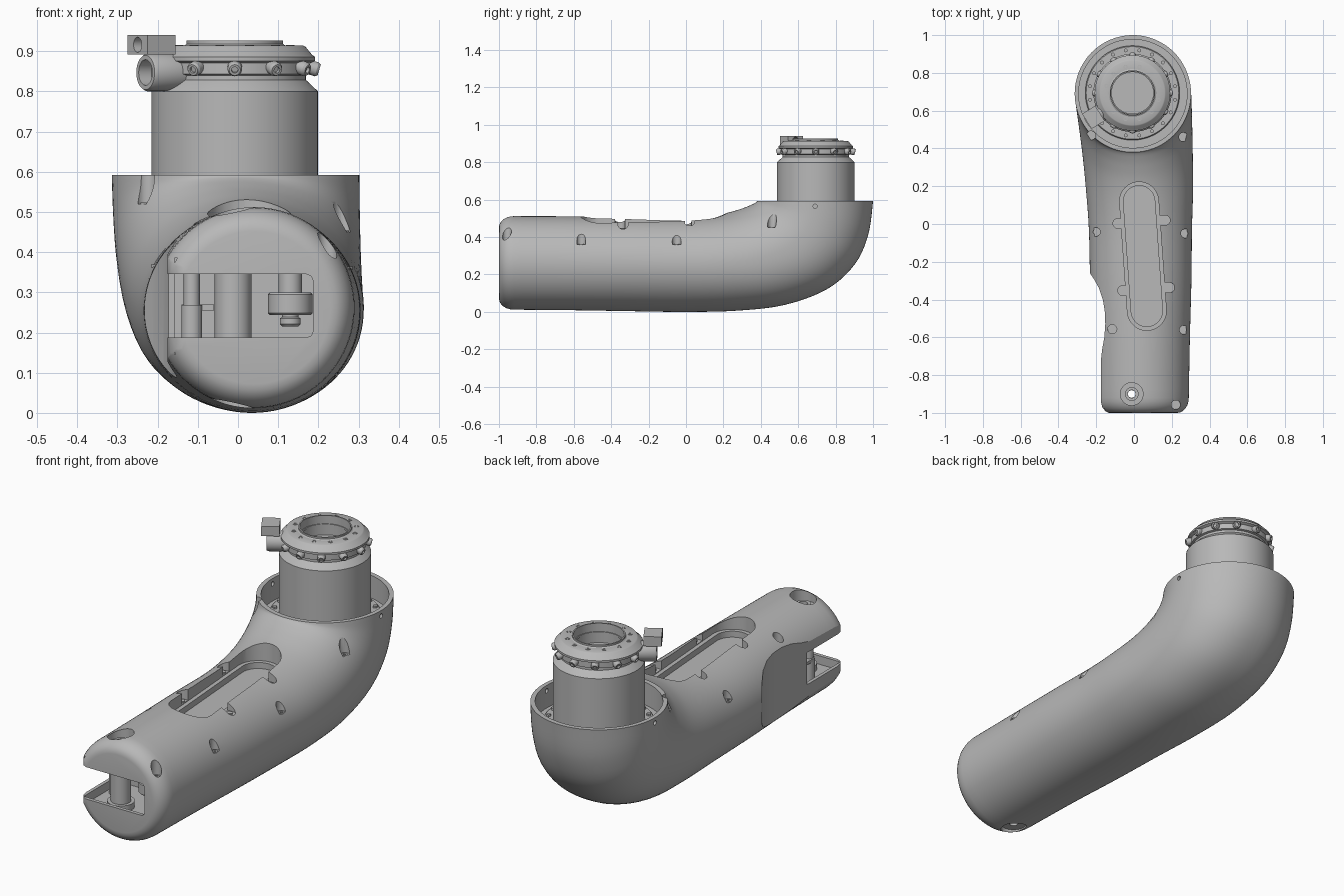
import bpy, bmesh, math
from mathutils import Vector, Matrix

if "Cube" in bpy.data.objects:
    bpy.data.objects.remove(bpy.data.objects["Cube"], do_unlink=True)

grey = bpy.data.materials.new("machined grey")
grey.use_nodes = True
grey.diffuse_color = (0.48, 0.48, 0.48, 1)
grey.node_tree.nodes["Principled BSDF"].inputs["Base Color"].default_value = grey.diffuse_color
parts = []


def finish(name, bm, matrix=None, keep=True):
    bmesh.ops.remove_doubles(bm, verts=bm.verts, dist=1e-5)
    bmesh.ops.recalc_face_normals(bm, faces=bm.faces)
    mesh = bpy.data.meshes.new(name)
    if matrix:
        bm.transform(matrix)
    bm.to_mesh(mesh)
    bm.free()
    mesh.materials.append(grey)
    obj = bpy.data.objects.new(name, mesh)
    bpy.context.scene.collection.objects.link(obj)
    if keep:
        parts.append(obj)
    else:
        obj.hide_render = True
    return obj


def place(x, y, z, direction=(0, 0, 1)):
    turn = Vector((0, 0, 1)).rotation_difference(Vector(direction))
    return Matrix.Translation((x, y, z)) @ turn.to_matrix().to_4x4()


def lathe(name, profile, matrix, closed=False, steps=64, keep=True):
    bm = bmesh.new()
    vs = [bm.verts.new((r, 0, z)) for r, z in profile]
    edges = [bm.edges.new(p) for p in zip(vs, vs[1:] + ([vs[0]] if closed else []))]
    bmesh.ops.spin(bm, geom=vs + edges, axis=(0, 0, 1), cent=(0, 0, 0),
                   angle=math.tau, steps=steps, use_duplicate=False)
    return finish(name, bm, matrix, keep)


def rod(name, r, length, matrix, steps=32, keep=True):
    return lathe(name, [(0, 0), (r, 0), (r, length), (0, length)], matrix, steps=steps, keep=keep)


def prism(name, outline, z0, z1, keep=False, matrix=None):
    bm = bmesh.new()
    face = bm.faces.new([bm.verts.new((x, y, z0)) for x, y in outline])
    top = bmesh.ops.extrude_face_region(bm, geom=[face])["geom"]
    bmesh.ops.translate(bm, vec=(0, 0, z1 - z0),
                        verts=[v for v in top if isinstance(v, bmesh.types.BMVert)])
    return finish(name, bm, matrix, keep)


def stadium(a, b, r, n=20):
    start = math.atan2(b[1] - a[1], b[0] - a[0]) + math.pi / 2
    return [(c[0] + r * math.cos(start + k + math.pi * i / n),
             c[1] + r * math.sin(start + k + math.pi * i / n))
            for c, k in ((a, 0), (b, math.pi)) for i in range(n + 1)]


def box(x, y):
    return [(x[0], y[0]), (x[1], y[0]), (x[1], y[1]), (x[0], y[1])]


def cut(obj, cutter):
    mod = obj.modifiers.new("cut", 'BOOLEAN')
    mod.operation, mod.solver, mod.object = 'DIFFERENCE', 'EXACT', cutter
    graph = bpy.context.evaluated_depsgraph_get()
    mesh = bpy.data.meshes.new_from_object(obj.evaluated_get(graph))
    obj.modifiers.clear()
    obj.data = mesh
    bpy.data.objects.remove(cutter, do_unlink=True)


# Arm housing: rings turn from upright at the nose to level at the elbow rim
# Each station: inner y, z; outer y, z; middle x; half width; roundness of the outer half
nose = []
for i in range(6):
    t = math.radians(15 * i)
    y, r = -.92 - .08 * math.cos(t), .19 + .06 * math.sin(t)
    nose.append((y, .262 + r, y, .262 - r, .04, r, 1))
tube = [(-.92, .512, -.92, .012, .04, .25, 1), (-.6, .511, -.6, .009, .039, .257, 1),
        (-.3, .508, -.3, .004, .036, .268, 1), (-.05, .505, 0, .0, .034, .273, 1),
        (.1, .512, .28, .007, .029, .284, .96), (.22, .53, .53, .038, .019, .292, .9),
        (.3, .553, .755, .122, .008, .3, .87), (.35, .573, .903, .255, 0, .305, .9),
        (.373, .585, .975, .415, -.004, .307, .96), (.38, .592, 1, .592, -.006, .308, 1)]


def smooth(pts, n=5):
    out = []
    ext = [pts[0]] + pts + [pts[-1]]
    for a, b, c, d in zip(ext, ext[1:], ext[2:], ext[3:]):
        for t in (i / n for i in range(n)):
            out.append([q + .5 * t * (r - p + t * (2 * p - 5 * q + 4 * r - s + t * (3 * (q - r) + s - p)))
                        for p, q, r, s in zip(a, b, c, d)])
    return out + [pts[-1]]


bm = bmesh.new()
rings = []
for ty, tz, by, bz, cx, w, e in nose + smooth(tube):
    ring = []
    for i in range(96):
        a = math.tau * i / 96
        s, c = math.sin(a), math.cos(a)
        if c < 0:
            s, c = math.copysign(abs(s) ** e, s), -abs(c) ** e
        k = (1 + c) / 2
        ring.append(bm.verts.new((cx + w * s, by + k * (ty - by), bz + k * (tz - bz))))
    rings.append(ring)
for r0, r1 in zip(rings, rings[1:]):
    for i in range(96):
        j = (i + 1) % 96
        bm.faces.new((r0[i], r0[j], r1[j], r1[i]))
bm.faces.new(rings[0])
bm.faces.new(rings[-1])
housing = finish("arm_housing", bm)

CX, CY = -.008, .694
# Elbow cup
cut(housing, rod("cup_cutter", .287, .3, place(-.006, .69, .48), 96, False))
# Side relief and open pocket in the nose, hollowed behind its lips
relief = [(-.27, -.19), (-.24, -.25), (-.21, -.295), (-.185, -.34), (-.165, -.4), (-.155, -.46),
          (-.152, -.53), (-.157, -.6), (-.168, -.66), (-.175, -.72), (-.175, -.94), (-.168, -.97),
          (-.153, -.99), (-.13, -1.002), (-.13, -1.1), (-.5, -1.1), (-.5, -.19)]
cut(housing, prism("relief_cutter", relief, -.1, .7))
pocket = [(-.4, .187), (.17, .187), (.182, .192), (.187, .204), (.187, .328), (.182, .34), (.17, .345), (-.4, .345)]
cut(housing, prism("pocket_cutter", pocket, .7, 1.1, False, Matrix.Rotation(math.pi / 2, 4, 'X')))
cut(housing, prism("hollow_cutter", box((-.158, .195), (-.982, -.69)), .145, .385))
# Stepped slot on top with clip notches
slot = ((.027, .12), (.068, -.46))
cut(housing, prism("slot_cutter", stadium(*slot, .103), .44, .7))
cut(housing, prism("slot_floor_cutter", stadium(*slot, .083), .41, .5))
for x, y in ((-.085, .003), (.165, .02), (-.06, -.353), (.19, -.337)):
    edge = (x + (.06 if x < .1 else -.06), y)
    cut(housing, prism("clip_cutter", stadium((x, y), edge, .026, 12), .443, .7))
    rod("clip_screw", .014, .01, place(x, y, .439), 16)
# Counterbored screws
for x, y, z in ((.265, -.56, .36), (.272, -.05, .36), (.262, .46, .45), (.222, -.957, .375),
                (-.228, .468, .52), (-.203, -.042, .365), (-.115, -.557, .41)):
    cut(housing, rod("screw_cutter", .024, .4, place(x, y, z), 24, False))
    lathe("screw", [(.006, -.003), (.014, -.003), (.014, .004), (.006, .004)],
          place(x, y, z), True, 16)
# Pivot bores above, below and through the nose
for r, z, h in ((.06, .455, .3), (.06, -.2, .245), (.02, -.1, .8)):
    cut(housing, rod("bore_cutter", r, h, place(-.012, -.9, z), 48, False))
# Small vent in the cup wall
cut(housing, rod("vent_cutter", .011, .7, place(-.35, .69, .565, (1, 0, 0)), 16, False))

# Pivot and roller parts inside the pocket
lathe("pivot_post", [(.02, .14), (.062, .14), (.062, .175), (.046, .175), (.046, .39), (.02, .39)],
      place(-.012, -.9, 0), True)
lathe("pivot_collar", [(.021, .452), (.036, .452), (.036, .47), (.021, .47)], place(-.012, -.9, 0), True)
lathe("roller", [(0, .215), (.02, .215), (.026, .221), (.026, .235), (.02, .238), (.02, .243), (.05, .243),
                 (.055, .248), (.055, .295), (.05, .3), (.029, .3), (.029, .39), (0, .39)],
      place(.13, -.87, 0))
rod("guide_post_lower", .026, .125, place(-.115, -.8, .143))
rod("guide_post_upper", .02, .125, place(-.115, -.8, .263))
prism("guide_plate", box((-.14, -.06), (-.8, -.685)), .255, .27, True)

# Joint base flange with its screws
lathe("base_flange", [(.2, .475), (.25, .475), (.25, .5), (.245, .505), (.2, .505)],
      place(CX, CY, 0), True, 96)
for i in range(20):
    a = math.tau * (i + .5) / 20
    rod("flange_screw", .01, .012, place(CX + .228 * math.cos(a), CY + .228 * math.sin(a), .503), 12)

# Joint column with stepped, open collar
column = [(0, .47), (.207, .47), (.207, .8), (.18, .826), (.177, .828), (.177, .84), (.187, .843),
          (.187, .87), (.2, .876), (.2, .886), (.193, .89), (.176, .911), (.17, .914), (.126, .914),
          (.12, .918), (.12, .926), (.114, .926), (.114, .885), (.11, .885), (.11, .875), (.114, .875),
          (.114, .83), (0, .83)]
lathe("joint_column", column, place(CX, CY, 0), steps=96)
for i in range(12):
    a = math.tau * i / 12
    c, s = math.cos(a), math.sin(a)
    lathe("collar_bolt", [(0, -.01), (.018, -.01), (.018, .018), (.014, .024), (.008, .024), (.008, .016), (0, .016)],
          place(CX + .187 * c, CY + .187 * s, .86, (c, s, -.3)), steps=20)
    c, s = math.cos(a + .26), math.sin(a + .26)
    lathe("cap_screw", [(.006, 0), (.011, 0), (.011, .003), (.006, .003)],
          place(CX + .143 * c, CY + .143 * s, .913), True, 16)

# Cable clamp on the collar: local x points outwards
turn = Matrix.Translation((CX, CY, 0)) @ Matrix.Rotation(math.radians(212), 4, 'Z')
lathe("clamp_socket", [(0, .17), (.047, .17), (.047, .255), (.043, .262), (.032, .262), (.032, .225), (0, .225)],
      turn @ place(0, 0, .847, (1, 0, 0)), steps=32)
head = prism("clamp_head", box((.203, .285), (-.047, .047)), .892, .94, True, turn)
cut(head, rod("clamp_cutter", .019, .2, turn @ place(.15, 0, .916, (1, 0, 0)), 24, False))

# Smooth shading with crisp edges
bpy.ops.object.select_all(action='DESELECT')
for obj in parts:
    obj.select_set(True)
bpy.context.view_layer.objects.active = housing
bpy.ops.object.shade_smooth_by_angle(angle=math.radians(30))
